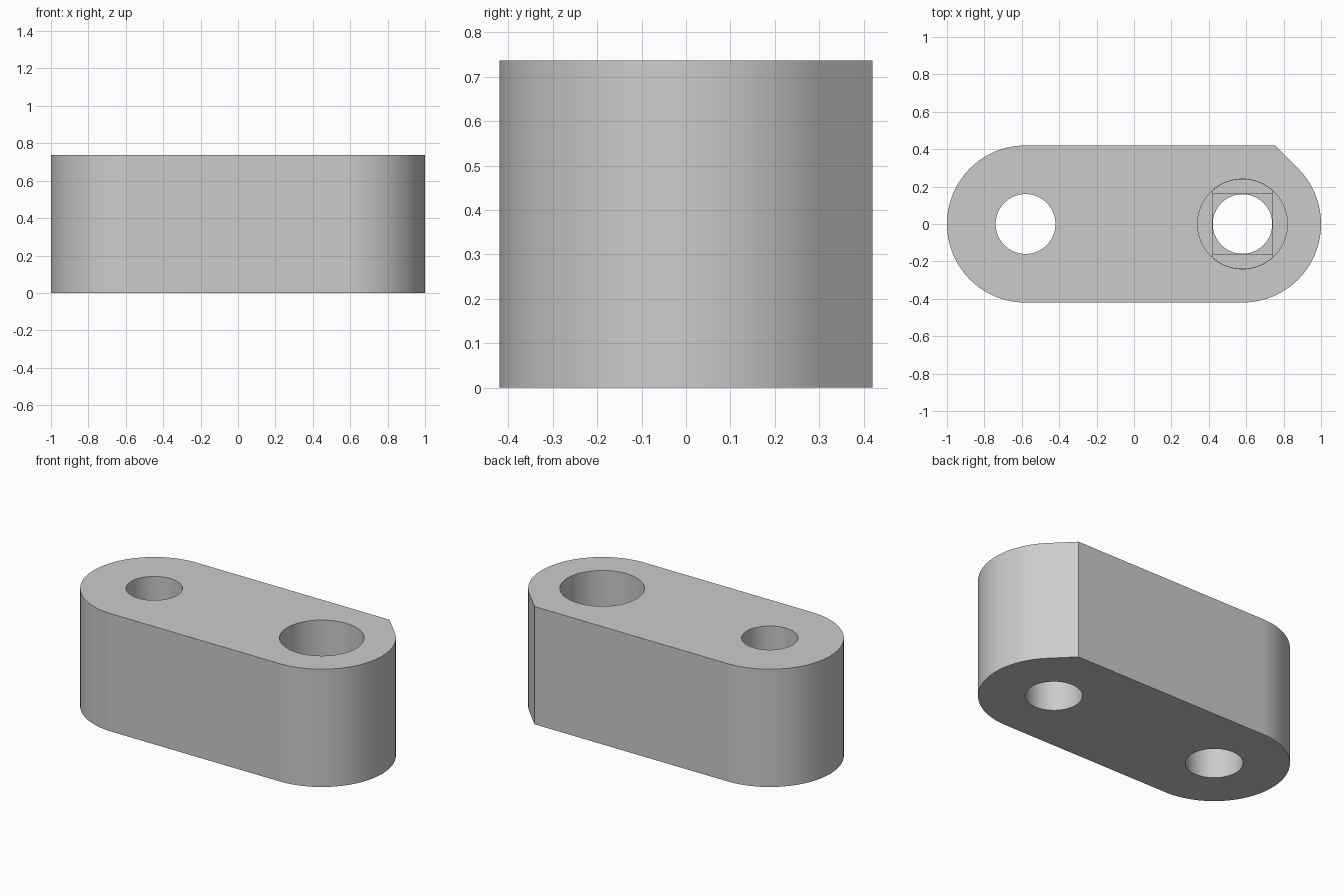
import bpy
import bmesh
import math

cube = bpy.data.objects.get("Cube")
if cube:
    bpy.data.objects.remove(cube, do_unlink=True)

HEIGHT = 0.737
RADIUS = 0.42
CENTRE = 0.58      # distance of each hole from the middle
HOLE = 0.16
BORE = 0.24
FLOOR = 0.35       # height of the counterbore floor
LAYER = 0.02       # thin steps under the counterbore
ABOVE = HEIGHT + 0.1

grey = bpy.data.materials.new("light grey")
grey.use_nodes = True
colour = (0.6, 0.6, 0.6, 1)
grey.diffuse_color = colour
grey.node_tree.nodes["Principled BSDF"].inputs["Base Color"].default_value = colour


def arc(cx, r, start, end, steps):
    """Points on an arc about (cx, 0), angles in degrees."""
    angles = [math.radians(start + (end - start) * i / steps) for i in range(steps + 1)]
    return [(cx + r * math.cos(a), r * math.sin(a)) for a in angles]


def circle(cx, r):
    return arc(cx, r, 0, 360, 96)[:-1]


def prism(name, outline, bottom, top):
    """Extrude a closed outline upwards."""
    bm = bmesh.new()
    base = bm.faces.new([bm.verts.new((x, y, bottom)) for x, y in outline])
    side = bmesh.ops.extrude_face_region(bm, geom=[base])
    verts = [v for v in side["geom"] if isinstance(v, bmesh.types.BMVert)]
    bmesh.ops.translate(bm, verts=verts, vec=(0, 0, top - bottom))
    bmesh.ops.recalc_face_normals(bm, faces=bm.faces)
    mesh = bpy.data.meshes.new(name)
    bm.to_mesh(mesh)
    bm.free()
    mesh.materials.append(grey)
    obj = bpy.data.objects.new(name, mesh)
    bpy.context.collection.objects.link(obj)
    return obj


# Rounded block with one flat cut corner tangent to the right-hand arc
corner = (CENTRE + RADIUS * (math.sqrt(2) - 1), RADIUS)
outline = arc(CENTRE, RADIUS, -90, 45, 48) + [corner] + arc(-CENTRE, RADIUS, 90, 270, 64)
block = prism("link_block", outline, 0, HEIGHT)

# Slot step: the bore circle trimmed by two parallel sides
slot_r = BORE - 0.001
tilt = math.degrees(math.acos(HOLE / slot_r))
slot = arc(CENTRE, slot_r, tilt, 180 - tilt, 24) + arc(CENTRE, slot_r, 180 + tilt, 360 - tilt, 24)

# Square step, a touch inside the slot
s = HOLE - 0.0005
square = [(CENTRE + x * s, y * s) for x, y in ((-1, -1), (1, -1), (1, 1), (-1, 1))]

# Nested cutters: through holes, counterbore and its two thin steps
cutters = [
    prism("plain_hole_cutter", circle(-CENTRE, HOLE), -0.1, ABOVE),
    prism("counterbore_cutter", circle(CENTRE, BORE), FLOOR, ABOVE),
    prism("slot_step_cutter", slot, FLOOR - LAYER, ABOVE),
    prism("square_step_cutter", square, FLOOR - 2 * LAYER, ABOVE),
    prism("bored_hole_cutter", circle(CENTRE, HOLE - 0.001), -0.1, ABOVE),
]

bpy.ops.object.select_all(action="DESELECT")
bpy.context.view_layer.objects.active = block
block.select_set(True)
for cutter in cutters:
    cutter.hide_render = True
    mod = block.modifiers.new(cutter.name, "BOOLEAN")
    mod.operation = "DIFFERENCE"
    mod.solver = "EXACT"
    mod.object = cutter
    bpy.ops.object.modifier_apply(modifier=mod.name)
for cutter in cutters:
    bpy.data.objects.remove(cutter, do_unlink=True)

bpy.ops.object.shade_smooth_by_angle(angle=math.radians(30))
